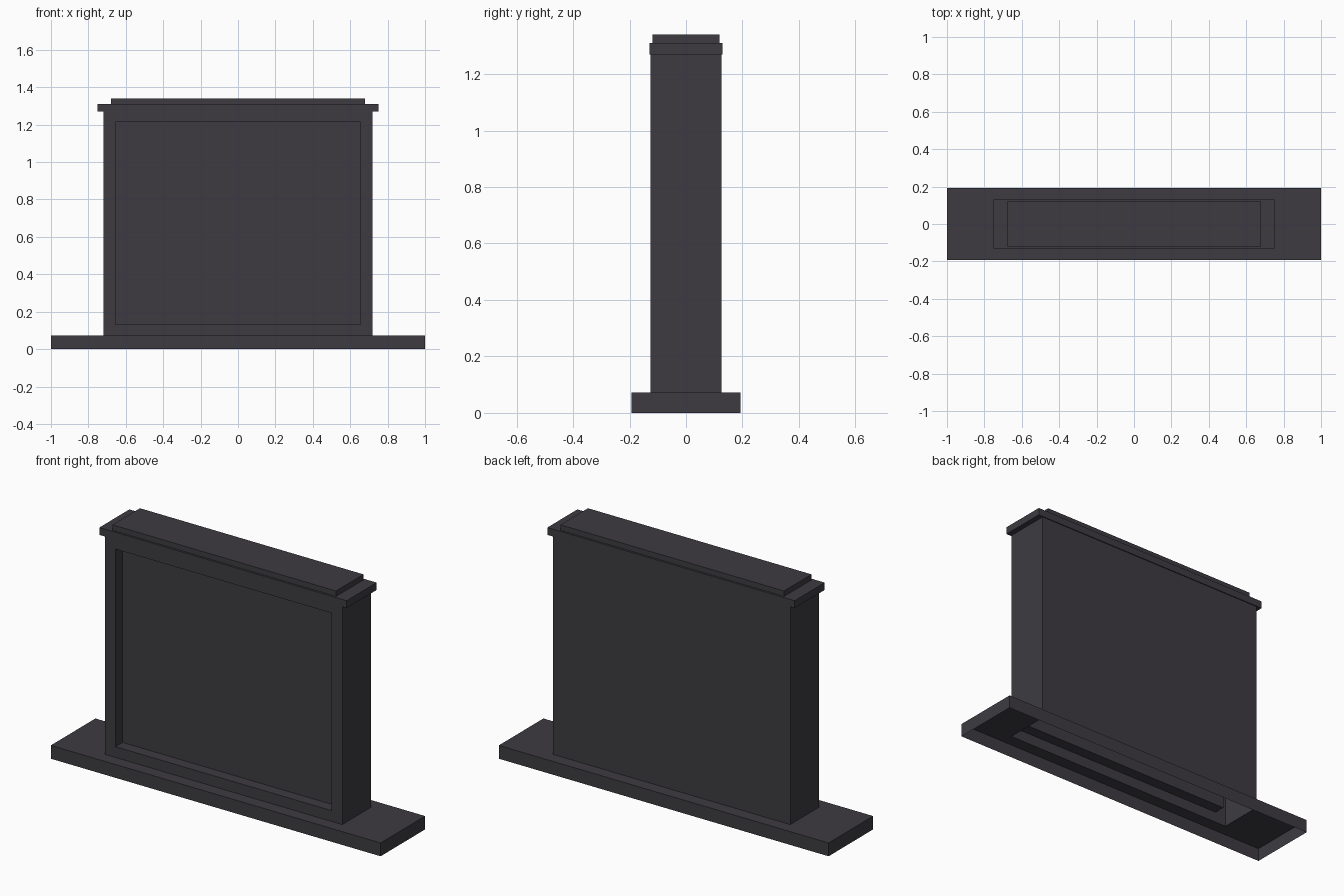
import bpy
import bmesh

if "Cube" in bpy.data.objects:
    bpy.data.objects.remove(bpy.data.objects["Cube"])

charcoal = bpy.data.materials.new("charcoal")
charcoal.diffuse_color = (0.047, 0.044, 0.053, 1)
charcoal.use_nodes = True
charcoal.node_tree.nodes["Principled BSDF"].inputs["Base Color"].default_value = charcoal.diffuse_color


def flat_ring(hx, hy, z):
    """Horizontal rectangle, starting with its front edge."""
    return [(-hx, -hy, z), (hx, -hy, z), (hx, hy, z), (-hx, hy, z)]


def front_ring(hx, z0, z1, y):
    """Upright rectangle facing the front."""
    return [(-hx, y, z0), (hx, y, z0), (hx, y, z1), (-hx, y, z1)]


def loft(name, parts):
    """Each part is (rings, close last ring, sides to skip)."""
    bm = bmesh.new()
    for rings, close, skip in parts:
        loops = [[bm.verts.new(p) for p in r] for r in rings]
        for a, b in zip(loops, loops[1:]):
            for i in range(4):
                if i not in skip:
                    j = (i + 1) % 4
                    bm.faces.new((a[i], a[j], b[j], b[i]))
        if close:
            bm.faces.new(loops[-1])
    bmesh.ops.remove_doubles(bm, verts=bm.verts, dist=0.0005)
    mesh = bpy.data.meshes.new(name)
    bm.to_mesh(mesh)
    bm.free()
    mesh.materials.append(charcoal)
    obj = bpy.data.objects.new(name, mesh)
    bpy.context.collection.objects.link(obj)
    return obj


BX, BY = 0.72, 0.125      # body half width and depth
BASE_TOP, BODY_TOP, CAP_TOP = 0.073, 1.27, 1.31

# Hollow base plate, open below, with an opening under the body
loft("base_plate", [([flat_ring(1, 0.193, 0), flat_ring(1, 0.193, BASE_TOP),
                      flat_ring(BX, BY, BASE_TOP)], False, ())])

# Hollow body with a recessed front panel
loft("body", [
    ([flat_ring(BX, BY, BASE_TOP), flat_ring(BX, BY, BODY_TOP)], False, (0,)),
    ([front_ring(BX, BASE_TOP, BODY_TOP, -BY),
      front_ring(0.655, 0.132, 1.215, -BY),
      front_ring(0.655, 0.132, 1.215, -BY + 0.061)], True, ()),
])

# Overhanging cap
loft("cap", [([flat_ring(BX, BY, BODY_TOP), flat_ring(0.75, 0.13, BODY_TOP),
               flat_ring(0.75, 0.13, CAP_TOP),
               flat_ring(0.678, 0.119, CAP_TOP)], False, ())])

# Raised slab on the cap
loft("top_slab", [([flat_ring(0.678, 0.119, CAP_TOP),
                    flat_ring(0.678, 0.119, 1.34)], True, ())])
